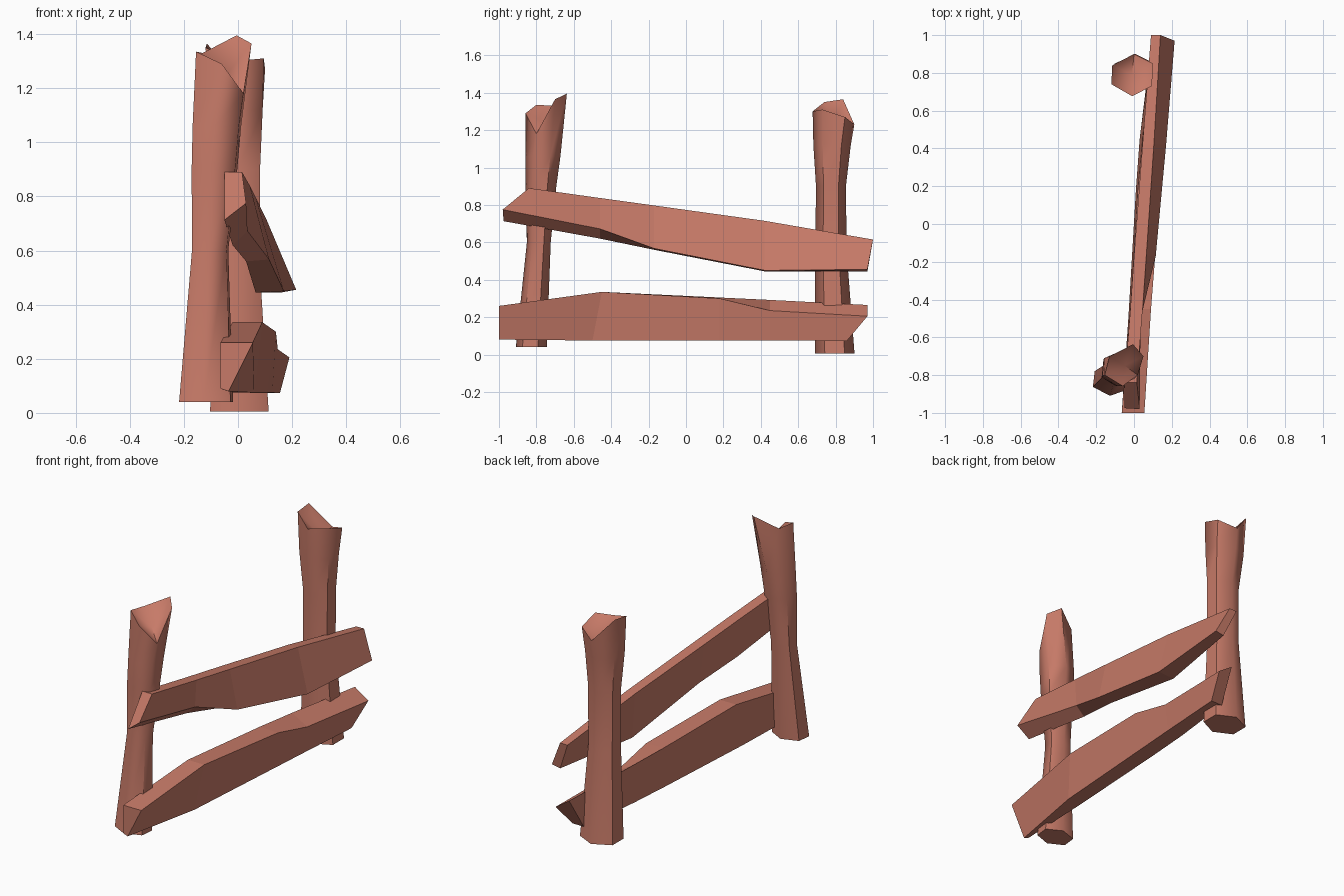
import bpy, bmesh, math
from mathutils import Vector

clay = bpy.data.materials.new("terracotta wood")
clay.diffuse_color = (0.57, 0.195, 0.138, 1)


def loft(name, rings, centre=None, smooth=False):
    """Skin a list of point rings; the last ring may close on a sunken centre."""
    bm = bmesh.new()
    rows = [[bm.verts.new(p) for p in r] for r in rings]
    n = len(rows[0])
    for a, b in zip(rows, rows[1:]):
        for i in range(n):
            j = (i + 1) % n
            bm.faces.new((a[i], a[j], b[j], b[i]))
    bm.faces.new(rows[0][::-1])
    if centre:
        c = bm.verts.new(centre)
        for i in range(n):
            bm.faces.new((rows[-1][i], rows[-1][(i + 1) % n], c))
    else:
        bm.faces.new(rows[-1])
    bmesh.ops.recalc_face_normals(bm, faces=bm.faces)
    me = bpy.data.meshes.new(name)
    bm.to_mesh(me)
    bm.free()
    me.materials.append(clay)
    ob = bpy.data.objects.new(name, me)
    bpy.context.collection.objects.link(ob)
    if smooth:
        bpy.ops.object.select_all(action='DESELECT')
        ob.select_set(True)
        bpy.context.view_layer.objects.active = ob
        bpy.ops.object.shade_smooth_by_angle(angle=math.radians(62))
    return ob


def post(name, turn, levels, rim, centre):
    """Six-sided trunk: levels are (x, y, z, radius x, radius y)."""
    rings = []
    for x, y, z, rx, ry in levels:
        ring = []
        for i in range(6):
            a = math.radians(turn + 60 * i)
            ring.append(Vector((x + rx * math.cos(a), y + ry * math.sin(a), z)))
        rings.append(ring)
    loft(name, rings + [rim], centre, True)


# Front post with broken top
post("front_post", 25,
     [(-.118, -.827, .04, .110, .083), (-.103, -.787, .6, .074, .064),
      (-.087, -.776, .9, .093, .083), (-.078, -.765, 1.06, .099, .094)],
     [(.05, -.70, 1.365), (-.005, -.637, 1.395), (-.13, -.70, 1.33),
      (-.155, -.80, 1.335), (-.06, -.858, 1.29), (.02, -.80, 1.18)],
     (-.05, -.75, 1.24))

# Back post with broken top
post("back_post", 30,
     [(.005, .795, .005, .125, .106), (0, .775, .55, .092, .084),
      (0, .775, .9, .094, .080), (-.006, .781, 1.12, .112, .100)],
     [(.10, .85, 1.27), (0, .90, 1.23), (-.115, .84, 1.365),
      (-.12, .74, 1.35), (-.01, .677, 1.30), (.095, .73, 1.31)],
     (-.01, .79, 1.22))

# Rails: each ring is top inner, top outer, bottom outer, bottom inner
loft("upper_rail", [
    [(-.05, -.84, .89), (.015, -.84, .89), (.03, -.98, .775), (-.05, -.975, .713)],
    [(-.02, -.46, .837), (.045, -.46, .837), (.035, -.46, .672), (-.02, -.46, .62)],
    [(0, -.17, .797), (.065, -.17, .797), (.115, -.17, .567), (.03, -.17, .56)],
    [(.045, .42, .715), (.105, .42, .715), (.17, .42, .45), (.065, .42, .445)],
    [(.09, 1, .615), (.14, 1, .615), (.215, .97, .455), (.16, .97, .445)]])

loft("lower_rail", [
    [(-.065, -1, .26), (.055, -1, .26), (-.035, -1, .08), (-.065, -1, .09)],
    [(-.02, -.45, .335), (.09, -.45, .335), (.06, -.5, .075), (-.03, -.5, .075)],
    [(.02, .18, .305), (.14, .18, .30), (.108, .18, .075), (.01, .18, .075)],
    [(.045, .45, .292), (.147, .45, .235), (.127, .45, .075), (.03, .45, .075)],
    [(.10, .97, .265), (.19, .97, .205), (.155, .86, .073), (.08, .86, .073)]])
